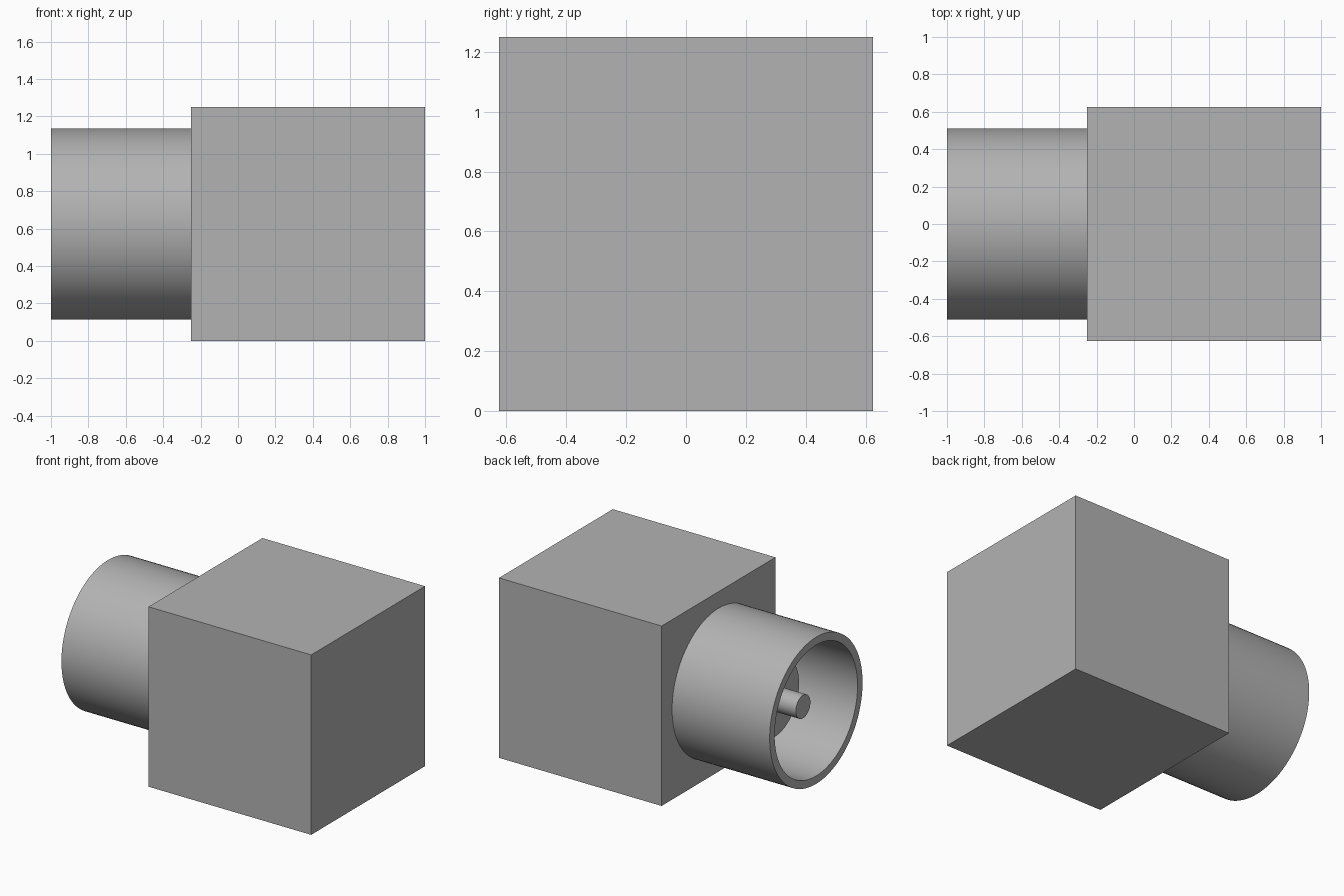
import bpy
import bmesh
from math import cos, sin, tau

if "Cube" in bpy.data.objects:
    bpy.data.objects.remove(bpy.data.objects["Cube"], do_unlink=True)

MID = 0.625     # height of the connector axis
FACE = -0.25    # side of the housing that carries the socket
SEGMENTS = 96

grey = bpy.data.materials.new("plain grey")
grey.use_nodes = True
colour = (0.45, 0.45, 0.45, 1)
grey.diffuse_color = colour
grey.node_tree.nodes["Principled BSDF"].inputs["Base Color"].default_value = colour


def add_object(name, bm):
    bmesh.ops.recalc_face_normals(bm, faces=bm.faces)
    mesh = bpy.data.meshes.new(name)
    bm.to_mesh(mesh)
    bm.free()
    mesh.materials.append(grey)
    obj = bpy.data.objects.new(name, mesh)
    bpy.context.collection.objects.link(obj)
    return obj


def lathe(name, profile, closed):
    """Spin (x, radius) points about the connector axis."""
    bm = bmesh.new()
    rings = []
    for x, r in profile:
        angles = [tau * i / SEGMENTS for i in range(SEGMENTS)]
        rings.append([bm.verts.new((x, r * cos(a), MID + r * sin(a))) for a in angles])
    pairs = list(zip(rings, rings[1:]))
    if closed:
        pairs.append((rings[-1], rings[0]))
    else:
        bm.faces.new(rings[0])
        bm.faces.new(rings[-1])
    for a, b in pairs:
        for i in range(SEGMENTS):
            j = (i + 1) % SEGMENTS
            bm.faces.new((a[i], a[j], b[j], b[i]))
    obj = add_object(name, bm)
    bpy.ops.object.select_all(action="DESELECT")
    obj.select_set(True)
    bpy.context.view_layer.objects.active = obj
    bpy.ops.object.shade_smooth_by_angle()
    return obj


# Cubic housing
bm = bmesh.new()
bmesh.ops.create_cube(bm, size=1.25)
bmesh.ops.translate(bm, verts=bm.verts, vec=(0.375, 0, MID))
add_object("housing", bm)

# Open sleeve, inner insulator and centre pin
lathe("outer_sleeve", [(FACE, 0.51), (-1, 0.51), (-1, 0.455), (FACE, 0.455)], True)
lathe("insulator", [(FACE, 0.27), (-0.68, 0.27)], False)
lathe("centre_pin", [(-0.6, 0.08), (-0.9, 0.08)], False)
